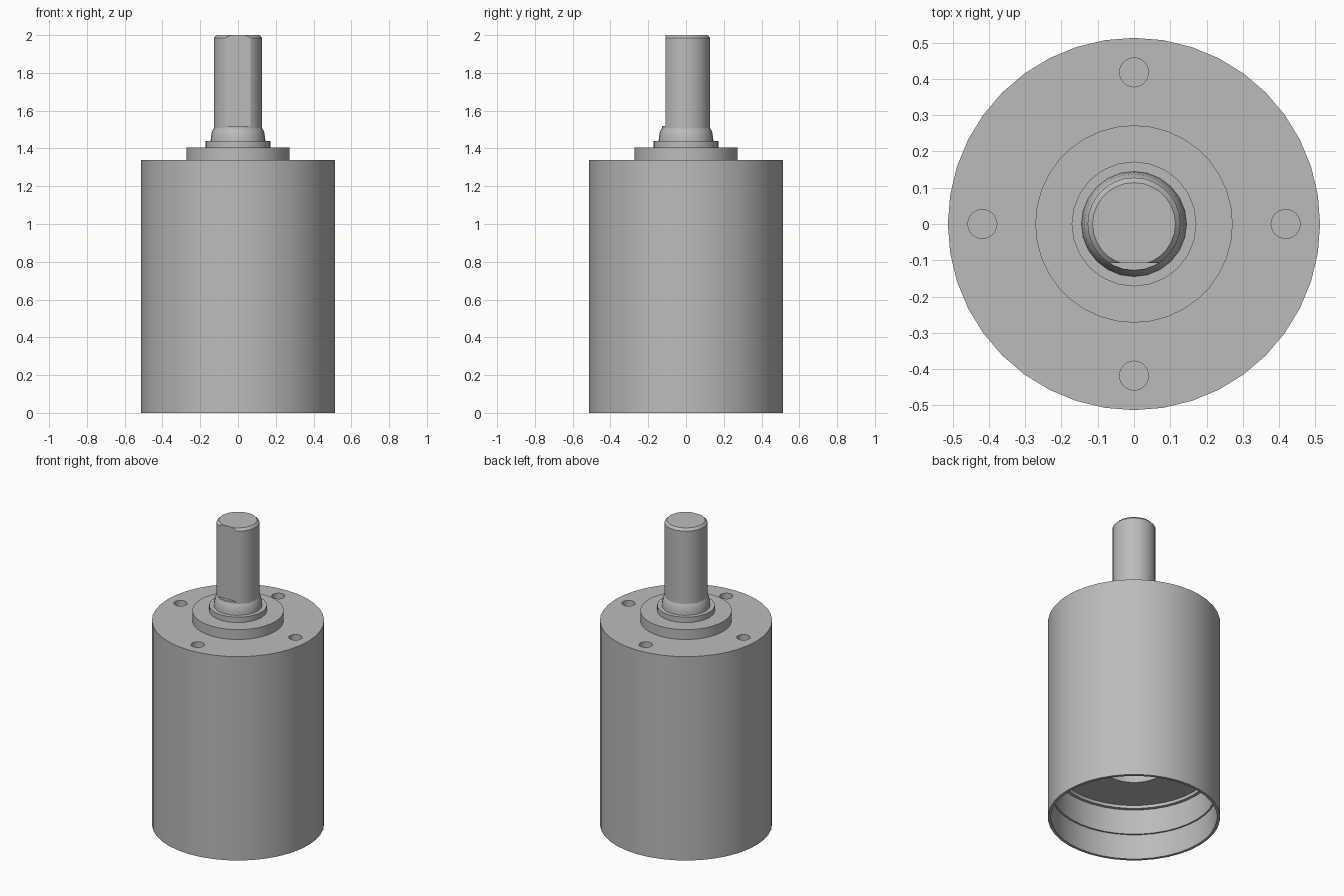
import bpy
import math

cube = bpy.data.objects.get("Cube")
if cube:
    bpy.data.objects.remove(cube, do_unlink=True)

steel = bpy.data.materials.new("grey_steel")
steel.use_nodes = True
grey = (0.5, 0.5, 0.5, 1)
steel.diffuse_color = grey
steel.node_tree.nodes["Principled BSDF"].inputs["Base Color"].default_value = grey


def lathe(name, profile, sides):
    """Turn a profile of (radius, z), running from axis to axis, about z."""
    verts, rings, faces = [], [], []
    for r, z in profile:
        start = len(verts)
        count = sides if r else 1
        for i in range(count):
            a = math.tau * i / sides
            verts.append((r * math.cos(a), r * math.sin(a), z))
        rings.append([start + i % count for i in range(sides)])
    for low, high in zip(rings, rings[1:]):
        for i in range(sides):
            j = (i + 1) % sides
            face = [low[i], low[j], high[j], high[i]]
            faces.append(list(dict.fromkeys(face)))
    mesh = bpy.data.meshes.new(name)
    mesh.from_pydata(verts, [], faces)
    mesh.materials.append(steel)
    obj = bpy.data.objects.new(name, mesh)
    bpy.context.collection.objects.link(obj)
    return obj


def cut(obj, cutter):
    cutter.data.materials.clear()
    cutter.data.materials.append(steel)
    mod = obj.modifiers.new("cut", 'BOOLEAN')
    mod.operation = 'DIFFERENCE'
    mod.solver = 'EXACT'
    mod.object = cutter
    bpy.context.view_layer.objects.active = obj
    bpy.ops.object.modifier_apply(modifier=mod.name)
    bpy.data.objects.remove(cutter, do_unlink=True)


def smooth(obj):
    bpy.ops.object.select_all(action='DESELECT')
    obj.select_set(True)
    bpy.context.view_layer.objects.active = obj
    bpy.ops.object.shade_smooth_by_angle(angle=math.radians(28))


# Housing: ceiling bore, stepped recess, outer wall and flat top
housing = lathe("housing", [
    (0, 0.6), (0.19, 0.6), (0.19, 0.35), (0.465, 0.35), (0.465, 0.33),
    (0.485, 0.33), (0.485, 0.165), (0.495, 0.165), (0.495, 0),
    (0.513, 0), (0.513, 1.34), (0, 1.34)], 40)

# Four blind mounting holes in the top
for i in range(4):
    a = math.tau * i / 4
    drill = lathe("drill", [(0, 1.14), (0.04, 1.14), (0.04, 1.4), (0, 1.4)], 24)
    drill.location = (0.418 * math.cos(a), 0.418 * math.sin(a), 0)
    cut(housing, drill)
smooth(housing)

# Raised pilot boss
boss = lathe("pilot_boss", [(0, 1.33), (0.272, 1.33), (0.272, 1.405), (0, 1.405)], 36)
smooth(boss)

# Shaft collar and rounded shoulder
collar = lathe("shaft_collar", [
    (0, 1.4), (0.172, 1.4), (0.172, 1.44), (0.145, 1.44), (0.143, 1.46),
    (0.138, 1.49), (0.125, 1.512), (0, 1.512)], 24)
smooth(collar)

# Output shaft with chamfered tip and a flat on the front
shaft = lathe("output_shaft", [
    (0, 1.5), (0.128, 1.5), (0.128, 1.985), (0.114, 2), (0, 2)], 28)
bpy.ops.mesh.primitive_cube_add(size=1, location=(0, -0.208, 1.82))
flat_cutter = bpy.context.object
flat_cutter.scale = (0.4, 0.2, 0.6)
cut(shaft, flat_cutter)
smooth(shaft)
